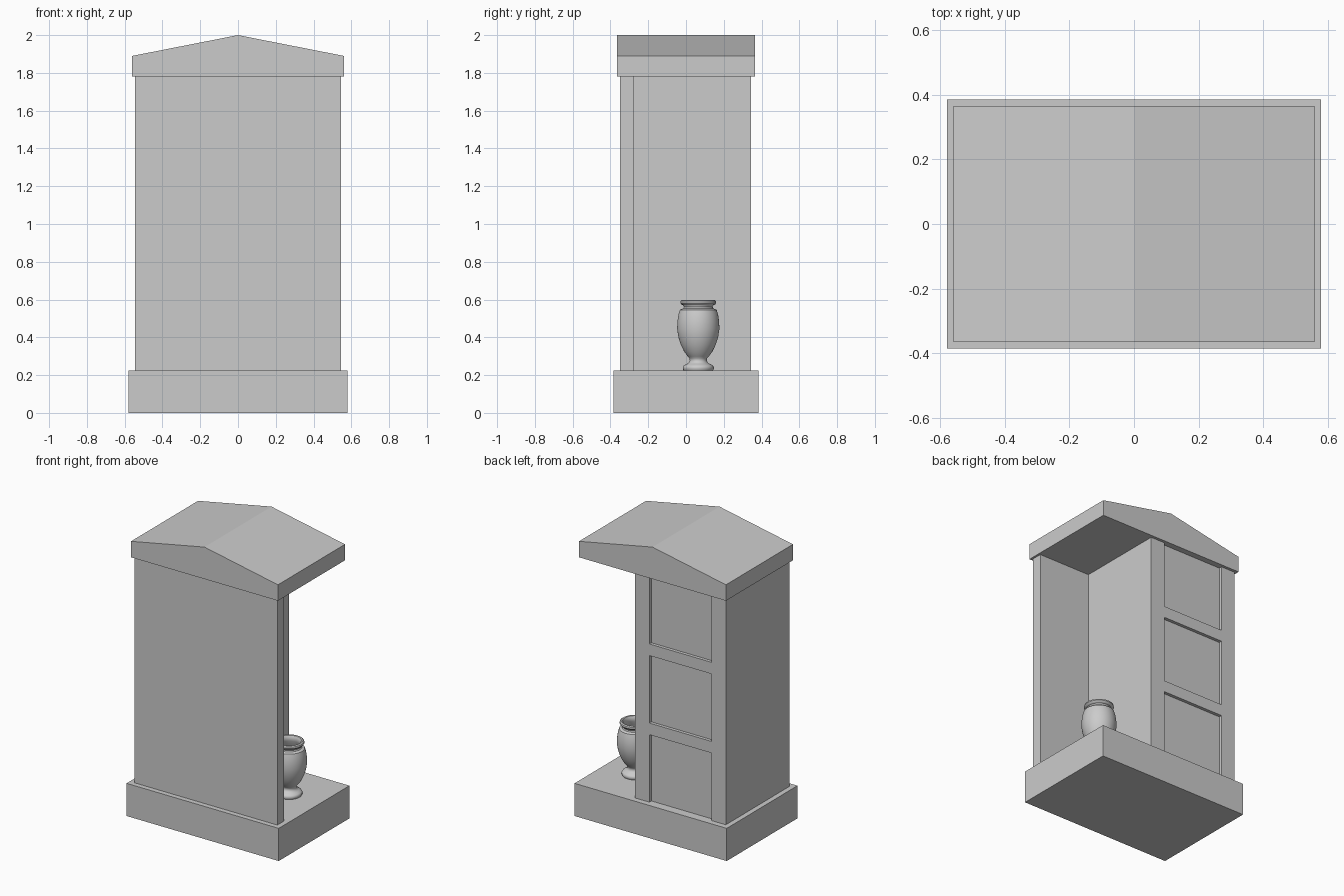
import bpy, bmesh
from math import radians, tau
from mathutils import Vector

if "Cube" in bpy.data.objects:
    bpy.data.objects.remove(bpy.data.objects["Cube"])


def finish(bm, name):
    bmesh.ops.recalc_face_normals(bm, faces=bm.faces)
    mesh = bpy.data.meshes.new(name)
    bm.to_mesh(mesh)
    bm.free()
    obj = bpy.data.objects.new(name, mesh)
    bpy.context.collection.objects.link(obj)
    return obj


def prism(name, points, direction):
    """Extrude a planar outline along a vector."""
    bm = bmesh.new()
    face = bm.faces.new([bm.verts.new(p) for p in points])
    ext = bmesh.ops.extrude_face_region(bm, geom=[face], use_keep_orig=True)
    verts = [g for g in ext["geom"] if isinstance(g, bmesh.types.BMVert)]
    bmesh.ops.translate(bm, verts=verts, vec=Vector(direction))
    return finish(bm, name)


def box(name, x0, x1, y0, y1, z0, z1):
    return prism(name, [(x0, y0, z0), (x1, y0, z0), (x1, y1, z0), (x0, y1, z0)],
                 (0, 0, z1 - z0))


BASE_TOP, WALL_TOP = 0.225, 1.78
LEFT, RIGHT, STEP = -0.545, 0.545, 0.147
FRONT, INNER, BACK = -0.35, -0.275, 0.345
DEPTH, STILE, PANEL, RAIL = 0.022, 0.109, 0.465, 0.08

# Plinth and pediment-shaped roof
box("base_plinth", -0.58, 0.58, -0.385, 0.385, 0, BASE_TOP)
prism("gabled_roof",
      [(-0.56, -0.365, WALL_TOP), (0.56, -0.365, WALL_TOP), (0.56, -0.365, 1.89),
       (0, -0.365, 2.0), (-0.56, -0.365, 1.89)], (0, 0.73, 0))

# L-shaped body: full front wall plus a deep block on the left
# (its back is set in to the level of the recessed panels)
recess = BACK - DEPTH
outline = [(LEFT, FRONT), (RIGHT, FRONT), (RIGHT, INNER), (STEP, INNER),
           (STEP, BACK), (STEP - STILE, BACK), (STEP - STILE, recess),
           (LEFT + STILE, recess), (LEFT + STILE, BACK), (LEFT, BACK)]
prism("body_walls", [(x, y, BASE_TOP) for x, y in outline],
      (0, 0, WALL_TOP - BASE_TOP))

# Cross rails dividing the back into three panels
for i in range(2):
    z = BASE_TOP + PANEL + i * (PANEL + RAIL)
    box(f"back_rail_{i + 1}", LEFT + STILE, STEP - STILE, recess, BACK, z, z + RAIL)

# Turned urn standing in the open niche
profile = [(0, 0), (0.078, 0), (0.082, 0.008), (0.082, 0.018), (0.076, 0.027),
           (0.060, 0.034), (0.049, 0.042), (0.045, 0.053), (0.047, 0.064),
           (0.056, 0.074), (0.075, 0.100), (0.092, 0.135), (0.105, 0.175),
           (0.112, 0.220), (0.110, 0.260), (0.105, 0.295), (0.097, 0.321),
           (0.080, 0.328), (0.076, 0.336), (0.080, 0.345), (0.090, 0.349),
           (0.095, 0.358), (0.093, 0.368), (0.085, 0.373), (0.076, 0.371),
           (0.070, 0.360), (0.068, 0.335), (0.088, 0.305), (0.100, 0.220),
           (0.080, 0.135), (0.045, 0.090), (0, 0.080)]
bm = bmesh.new()
verts = [bm.verts.new((r, 0, z)) for r, z in profile]
edges = [bm.edges.new(pair) for pair in zip(verts, verts[1:])]
bmesh.ops.spin(bm, geom=verts + edges, cent=(0, 0, 0), axis=(0, 0, 1),
               angle=tau, steps=48, use_merge=False)
bmesh.ops.remove_doubles(bm, verts=bm.verts, dist=0.0003)
urn = finish(bm, "urn")
urn.location = (0.345, 0.065, BASE_TOP)
bpy.context.view_layer.objects.active = urn
urn.select_set(True)
bpy.ops.object.shade_smooth_by_angle(angle=radians(40))
